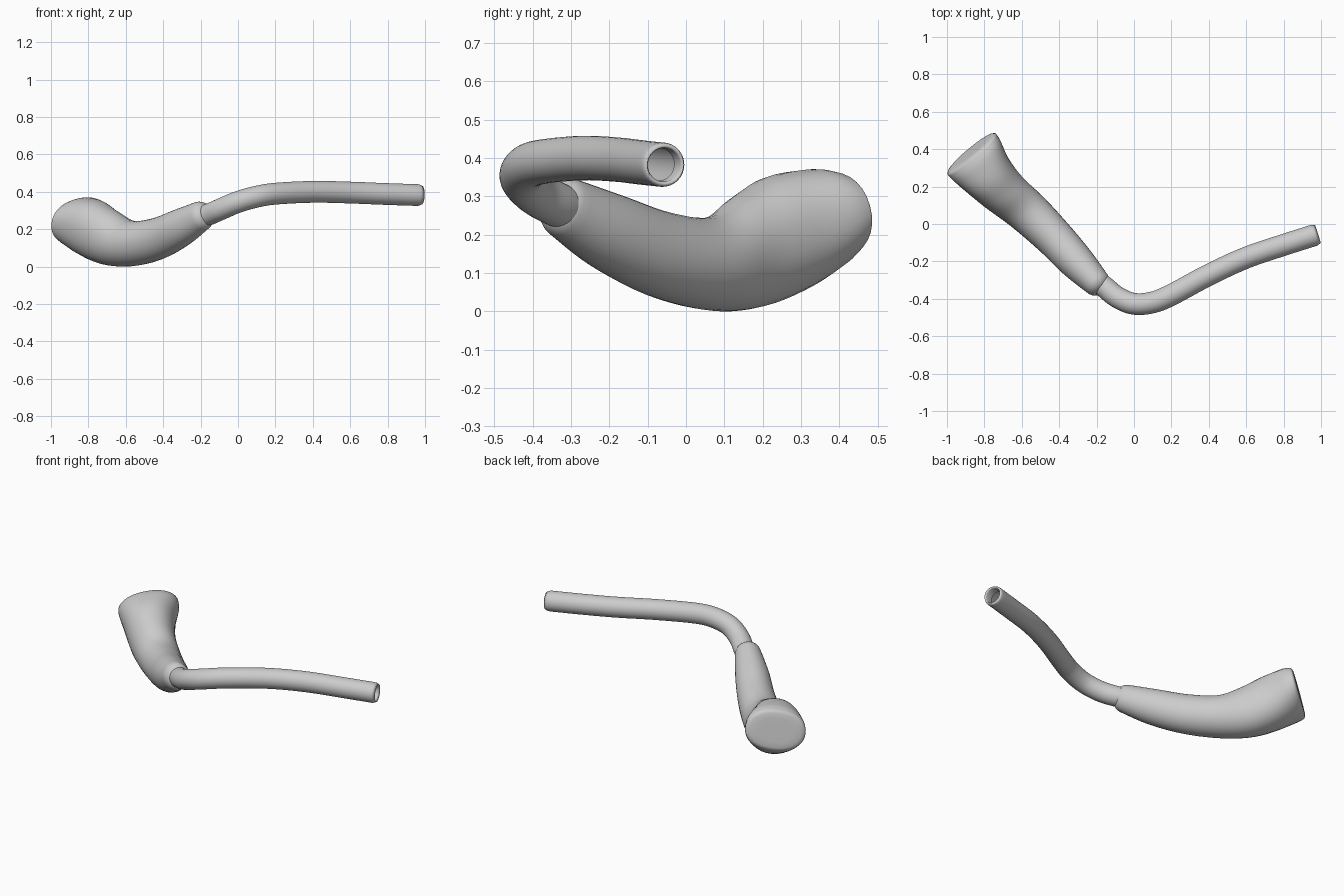
import bpy, bmesh
from math import cos, sin, pi, radians
from mathutils import Vector

if "Cube" in bpy.data.objects:
    bpy.data.objects.remove(bpy.data.objects["Cube"])


def spline(rows, steps):
    """Catmull-Rom through rows of numbers."""
    out, n = [], len(rows)
    for i in range(n - 1):
        a, b = rows[max(i - 1, 0)], rows[i]
        c, d = rows[i + 1], rows[min(i + 2, n - 1)]
        for k in range(steps):
            t = k / steps
            out.append([0.5 * (2 * q + (r - p) * t + (2 * p - 5 * q + 4 * r - s) * t * t
                               + (3 * q - p - 3 * r + s) * t ** 3)
                        for p, q, r, s in zip(a, b, c, d)])
    out.append(list(rows[-1]))
    return out


def ring(centre, tangent, w, h, roll=0, power=2, sides=32):
    """Super-ellipse section perpendicular to the tangent."""
    side = Vector((tangent.y, -tangent.x, 0)).normalized()
    up = side.cross(tangent).normalized()
    pts = []
    for i in range(sides):
        a = 2 * pi * i / sides
        u = w * abs(cos(a)) ** (2 / power) * (1 if cos(a) >= 0 else -1)
        v = h * abs(sin(a)) ** (2 / power) * (1 if sin(a) >= 0 else -1)
        pts.append(centre + side * (u * cos(roll) - v * sin(roll))
                   + up * (u * sin(roll) + v * cos(roll)))
    return pts


def loft(name, rings, cap):
    bm = bmesh.new()
    loops = [[bm.verts.new(p) for p in r] for r in rings]
    for a, b in zip(loops, loops[1:]):
        for i in range(len(a)):
            j = (i + 1) % len(a)
            bm.faces.new((a[i], a[j], b[j], b[i]))
    if cap:
        bm.faces.new(loops[0])
        bm.faces.new(loops[-1])
    bmesh.ops.recalc_face_normals(bm, faces=bm.faces)
    for f in bm.faces:
        f.smooth = True
    mesh = bpy.data.meshes.new(name)
    bm.to_mesh(mesh)
    bm.free()
    obj = bpy.data.objects.new(name, mesh)
    bpy.context.collection.objects.link(obj)
    return obj


# Flared body: x, y, z, half width, half height, pitch, roll, squareness
body = [
    (-0.197, -0.318, 0.272, 0.073, 0.080, -22, 0, 2.0),
    (-0.305, -0.205, 0.210, 0.095, 0.101, -22, 0, 2.0),
    (-0.43, -0.070, 0.150, 0.105, 0.112, -14, 0, 2.0),
    (-0.57, 0.065, 0.124, 0.117, 0.122, 0, 0, 2.0),
    (-0.69, 0.165, 0.156, 0.127, 0.148, 11, 3, 2.1),
    (-0.78, 0.260, 0.204, 0.143, 0.155, 17, 7, 2.2),
    (-0.842, 0.342, 0.238, 0.166, 0.136, 16, 10, 2.2),
    (-0.868, 0.374, 0.247, 0.170, 0.117, 12, 10, 2.2),
]


def body_ring(row, scale=1, push=0):
    x, y, z, w, h, pitch, roll, power = row
    p = radians(pitch)
    t = Vector((-0.66 * cos(p), 0.751 * cos(p), sin(p)))
    return ring(Vector((x, y, z)) + t * push, t, w * scale, h * scale, radians(roll), power)


rings = [body_ring(body[0], s, d) for s, d in ((0.3, -0.050), (0.65, -0.043), (0.85, -0.028), (0.96, -0.012))]
rings += [body_ring(r) for r in spline(body, 5)]
rings += [body_ring(body[-1], s, d) for s, d in ((0.94, 0.008), (0.84, 0.012), (0.6, 0.013), (0.25, 0.013))]
loft("flared_body", rings, True)

# Bent hollow tube with an open far end
path = [
    (-0.22, -0.295, 0.262), (-0.16, -0.335, 0.278), (-0.09, -0.391, 0.308),
    (0.0, -0.427, 0.346), (0.10, -0.419, 0.374), (0.20, -0.379, 0.390),
    (0.40, -0.272, 0.400), (0.60, -0.180, 0.396), (0.80, -0.112, 0.388),
    (0.983, -0.054, 0.382),
]
pts = [Vector(p) for p in spline(path, 5)]
last = len(pts) - 1
rings = []
for i, p in enumerate(pts):
    t = (pts[min(i + 1, last)] - pts[max(i - 1, 0)]).normalized()
    r = 0.058 if i < last else 0.050
    if i == last:
        rings.append(ring(p - t * 0.016, t, 0.057, 0.057))
    rings.append(ring(p, t, r, r))
# rolled-in rim
rings.append(ring(pts[-1] - t * 0.012, t, 0.044, 0.044))
rings.append(ring(pts[-1] - t * 0.06, t, 0.043, 0.043))
loft("bent_tube", rings, False)
